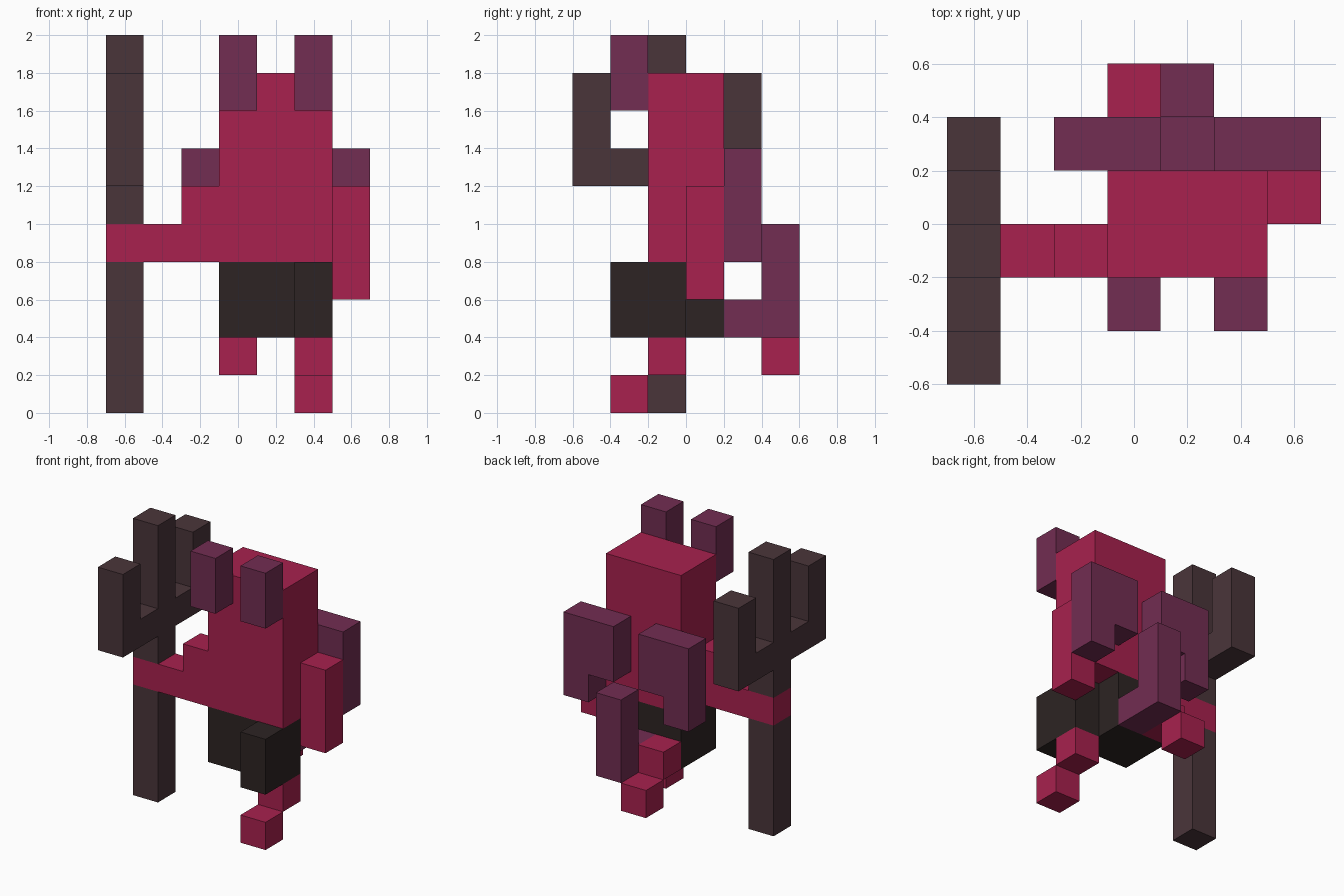
import bpy
import bmesh

default = bpy.data.objects.get("Cube")
if default:
    bpy.data.objects.remove(default, do_unlink=True)

CENTRE_X = 0.2   # the body's own middle plane


def material(name, rgb):
    linear = [((c / 255 + 0.055) / 1.055) ** 2.4 for c in rgb] + [1.0]
    mat = bpy.data.materials.new(name)
    mat.use_nodes = True
    mat.diffuse_color = linear
    bsdf = mat.node_tree.nodes["Principled BSDF"]
    bsdf.inputs["Base Color"].default_value = linear
    bsdf.inputs["Roughness"].default_value = 0.9
    return mat


crimson = material("crimson", (168, 33, 78))
purple = material("purple", (114, 45, 82))
brown = material("dark brown", (74, 53, 58))
black = material("brown black", (45, 36, 35))


def prism(name, mat, axis, outline, lo, hi):
    """Extrude an outline, in (x, z) for axis y or (y, z) for axis x, from lo to hi."""
    bm = bmesh.new()
    place = (lambda a, b: (lo, a, b)) if axis == "x" else (lambda a, b: (a, lo, b))
    face = bm.faces.new([bm.verts.new(place(a, b)) for a, b in outline])
    new = bmesh.ops.extrude_face_region(bm, geom=[face])["geom"]
    step = (hi - lo, 0, 0) if axis == "x" else (0, hi - lo, 0)
    bmesh.ops.translate(bm, vec=step,
                        verts=[g for g in new if isinstance(g, bmesh.types.BMVert)])
    bmesh.ops.recalc_face_normals(bm, faces=bm.faces)
    mesh = bpy.data.meshes.new(name)
    bm.to_mesh(mesh)
    bm.free()
    mesh.materials.append(mat)
    obj = bpy.data.objects.new(name, mesh)
    bpy.context.collection.objects.link(obj)
    return obj


def box(name, mat, x, y, z):
    rect = [(x[0], z[0]), (x[1], z[0]), (x[1], z[1]), (x[0], z[1])]
    return prism(name, mat, "y", rect, *y)


# Head and torso in one block
box("body", crimson, (-0.1, 0.5), (-0.2, 0.2), (0.8, 1.8))

# Paired horns and stepped wings, mirrored across the body's middle
wing = [(-0.3, 0.8), (-0.1, 0.8), (-0.1, 1.0), (0.1, 1.0), (0.1, 1.4), (-0.3, 1.4)]
for side, sign in (("right", 1), ("left", -1)):
    def flip(x):
        return CENTRE_X + sign * (x - CENTRE_X)
    box(side + "_horn", purple, (flip(-0.1), flip(0.1)), (-0.4, -0.2), (1.6, 2.0))
    prism(side + "_wing", purple, "y", [(flip(x), z) for x, z in wing], 0.2, 0.4)

# Right arm stretched out to the pole, left arm hanging
prism("right_arm", crimson, "y",
      [(-0.7, 0.8), (-0.1, 0.8), (-0.1, 1.2), (-0.3, 1.2), (-0.3, 1.0), (-0.7, 1.0)],
      -0.2, 0.0)
box("left_arm", crimson, (0.5, 0.7), (0.0, 0.2), (0.6, 1.2))

# Shorts: hips with the left thigh stepping forward
box("hips", black, (-0.1, 0.3), (-0.2, 0.2), (0.4, 0.8))
box("left_thigh", black, (0.3, 0.5), (-0.4, 0.0), (0.4, 0.8))

# Legs in mid stride: left in front, right kicked back
box("left_shin", crimson, (0.3, 0.5), (-0.2, 0.0), (0.2, 0.4))
box("left_foot", crimson, (0.3, 0.5), (-0.4, -0.2), (0.0, 0.2))
box("right_shin", crimson, (-0.1, 0.1), (0.2, 0.4), (0.4, 0.6))
box("right_foot", crimson, (-0.1, 0.1), (0.4, 0.6), (0.2, 0.4))

# Tail bending upward
prism("tail", purple, "x",
      [(0.2, 0.4), (0.6, 0.4), (0.6, 1.0), (0.4, 1.0), (0.4, 0.6), (0.2, 0.6)],
      0.1, 0.3)

# Three-pronged fork, its pole split by the hand
box("fork_pole", brown, (-0.7, -0.5), (-0.2, 0.0), (0.0, 0.8))
prism("fork_head", brown, "x",
      [(-0.2, 1.0), (0.0, 1.0), (0.0, 1.2), (0.4, 1.2), (0.4, 1.8), (0.2, 1.8),
       (0.2, 1.4), (0.0, 1.4), (0.0, 2.0), (-0.2, 2.0), (-0.2, 1.4), (-0.4, 1.4),
       (-0.4, 1.8), (-0.6, 1.8), (-0.6, 1.2), (-0.2, 1.2)],
      -0.7, -0.5)
